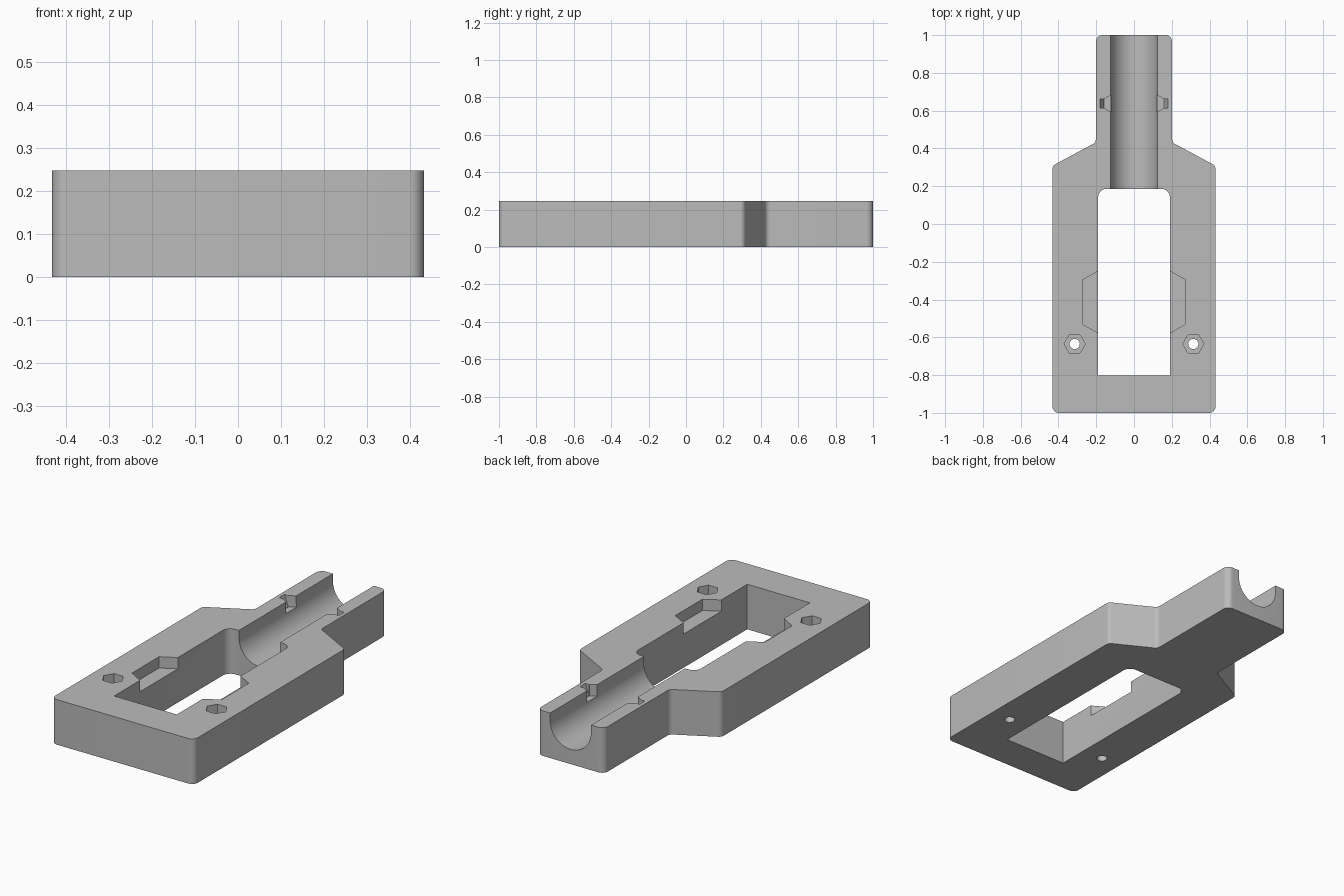
import bpy, bmesh, math
from mathutils import Vector

cube = bpy.data.objects.get("Cube")
if cube:
    bpy.data.objects.remove(cube, do_unlink=True)

H = 0.247  # plate thickness

grey = bpy.data.materials.new("light_grey")
grey.use_nodes = True
COLOUR = (0.5, 0.5, 0.5, 1)
grey.diffuse_color = COLOUR
grey.node_tree.nodes["Principled BSDF"].inputs["Base Color"].default_value = COLOUR


def rounded(corners, steps=8):
    """Polygon from (x, y, fillet radius) corners."""
    out = []
    for i, (x, y, r) in enumerate(corners):
        if r == 0:
            out.append((x, y))
            continue
        px, py, _ = corners[i - 1]
        nx, ny, _ = corners[(i + 1) % len(corners)]
        heading = math.atan2(y - py, x - px)
        turn = math.remainder(math.atan2(ny - y, nx - x) - heading, math.tau)
        side = math.copysign(1, turn)
        back = r * math.tan(abs(turn) / 2)
        # Fillet centre lies beside the point where the arc begins
        cx = x - back * math.cos(heading) - side * r * math.sin(heading)
        cy = y - back * math.sin(heading) + side * r * math.cos(heading)
        for k in range(steps + 1):
            t = heading + turn * k / steps
            out.append((cx + side * r * math.sin(t), cy - side * r * math.cos(t)))
    return out


def prism(name, profile, lo, hi, along="z"):
    """Extrude a 2D profile along z (xy profile) or y (xz profile)."""
    bm = bmesh.new()
    ends = [[bm.verts.new((u, v, w) if along == "z" else (u, w, v)) for u, v in profile] for w in (lo, hi)]
    for end in ends:
        bm.faces.new(end)
    for i in range(len(profile)):
        bm.faces.new((ends[0][i - 1], ends[0][i], ends[1][i], ends[1][i - 1]))
    bmesh.ops.recalc_face_normals(bm, faces=bm.faces[:])
    mesh = bpy.data.meshes.new(name)
    bm.to_mesh(mesh)
    bm.free()
    mesh.materials.append(grey)
    ob = bpy.data.objects.new(name, mesh)
    bpy.context.collection.objects.link(ob)
    return ob


def circle(cx, cy, r, n):
    return [(cx + r * math.cos(math.tau * i / n), cy + r * math.sin(math.tau * i / n)) for i in range(n)]


def mirrored(half):
    return half + [(-x, y, r) for x, y, r in reversed(half)]


# Outer body with narrow neck at the back
body = prism("body_plate", rounded(mirrored([
    (0.432, -1, 0.035), (0.432, 0.308, 0.03), (0.202, 0.432, 0.03), (0.202, 1, 0.035)])), 0, H)

# Rectangular window, rounded at the back corners only
cutters = [prism("window_cutter", rounded(mirrored([
    (0.19, -0.802, 0), (0.19, 0.186, 0.045)])), -0.1, H + 0.1)]

# U-shaped channel along the neck
R, ZC = 0.124, 0.205
arc = [(R * math.cos(math.pi * (1 + i / 32)), ZC + R * math.sin(math.pi * (1 + i / 32))) for i in range(33)]
cutters.append(prism("channel_cutter", arc + [(R, H + 0.1), (-R, H + 0.1)], 0.1, 1.1, "y"))

for s in (1, -1):
    # Shallow tapered recess beside the window
    recess = [(0.15, -0.6), (0.272, -0.53), (0.272, -0.295), (0.15, -0.228)]
    cutters.append(prism("recess_cutter", [(s * x, y) for x, y in recess], H - 0.062, H + 0.1))
    # Nut pocket and through bolt hole
    cutters.append(prism("nut_cutter", circle(s * 0.314, -0.635, 0.056, 6), H - 0.1, H + 0.1))
    cutters.append(prism("bolt_cutter", circle(s * 0.314, -0.635, 0.027, 24), -0.1, H + 0.1))
    # Flared tie notch with a sloped outer end
    notch = [(0.1, 0.58), (0.157, 0.614), (0.157, 0.662), (0.1, 0.696)]
    cutters.append(prism("notch_cutter", [(s * x, y) for x, y in notch], 0.185, H + 0.1))
    slope = [(0.15, 0.188), (0.158, 0.188), (0.181, H), (0.185, H + 0.01), (0.15, H + 0.01)]
    cutters.append(prism("slope_cutter", [(s * x, z) for x, z in slope], 0.615, 0.661, "y"))

for cutter in cutters:
    cutter.hide_render = True
    mod = body.modifiers.new(cutter.name, "BOOLEAN")
    mod.operation, mod.solver, mod.object = "DIFFERENCE", "EXACT", cutter

# Bake the cuts and remove the cutters
bpy.context.view_layer.update()
result = bpy.data.meshes.new_from_object(body.evaluated_get(bpy.context.evaluated_depsgraph_get()))
body.modifiers.clear()
body.data = result
for cutter in cutters:
    bpy.data.objects.remove(cutter, do_unlink=True)

bpy.ops.object.select_all(action="DESELECT")
body.select_set(True)
bpy.context.view_layer.objects.active = body
bpy.ops.object.shade_smooth_by_angle(angle=math.radians(25))
